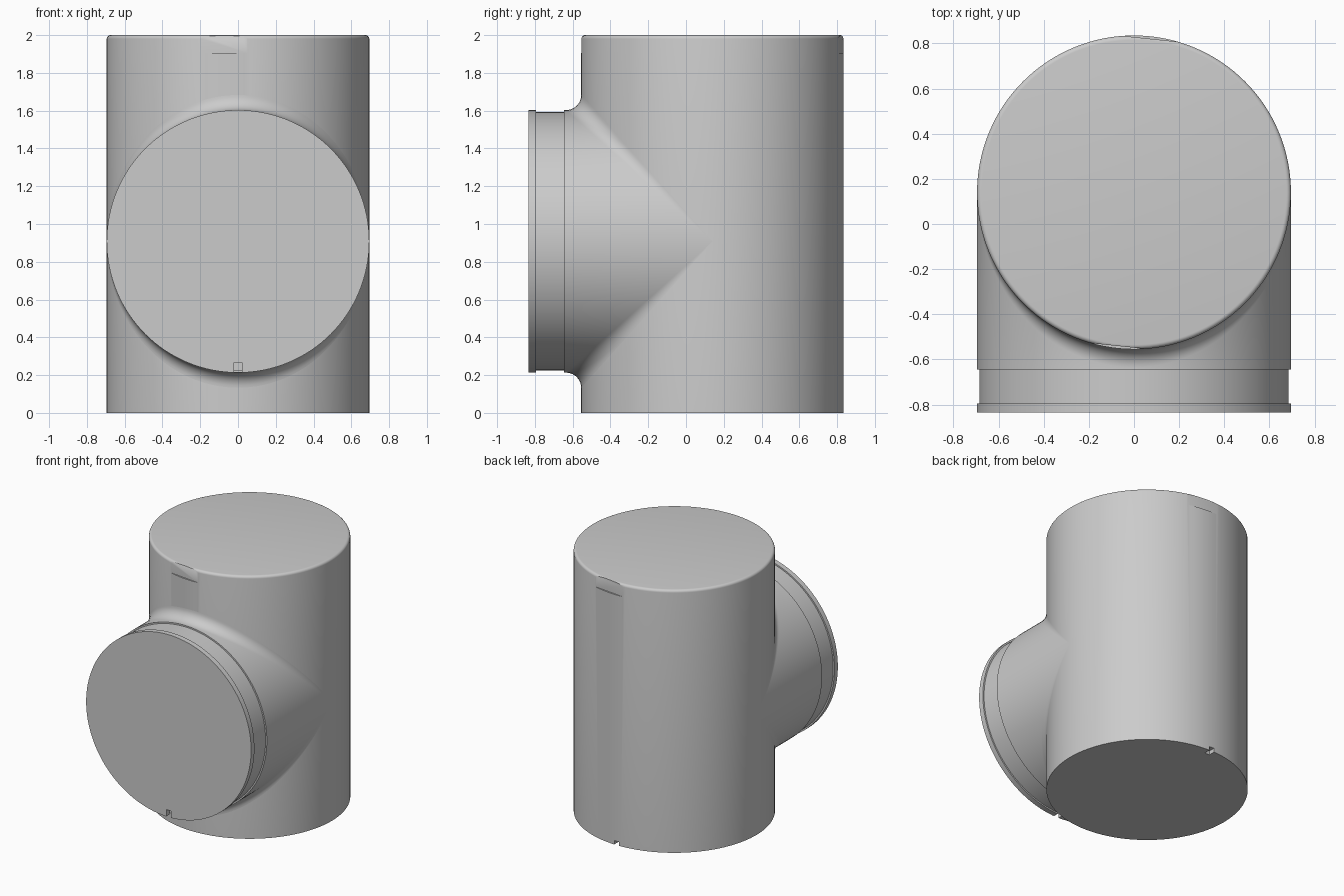
import bpy, bmesh, math
from mathutils import Vector, Matrix

if "Cube" in bpy.data.objects:
    bpy.data.objects.remove(bpy.data.objects["Cube"])

R = 0.695          # pipe radius
FILLET = 0.08      # blend radius between the two pipes
ROUND = 0.02       # rounding of the top rim
HEIGHT = 2.0
SEGMENTS = 128
AXIS = Vector((0, 0.14, 0))          # upright pipe axis
JUNCTION = Vector((0, 0.14, 0.908))  # where the pipe axes cross
ANGLES = [2 * math.pi * i / SEGMENTS for i in range(SEGMENTS)]

grey = bpy.data.materials.new("plain grey")
grey.use_nodes = True
grey.diffuse_color = (0.6, 0.6, 0.6, 1)
grey.node_tree.nodes["Principled BSDF"].inputs["Base Color"].default_value = (0.6, 0.6, 0.6, 1)


def loft(name, rings, cap_end):
    """Skin closed rings of points, with a flat cap on the first and maybe the last."""
    bm = bmesh.new()
    loops = [[bm.verts.new(p) for p in ring] for ring in rings]
    for a, b in zip(loops, loops[1:]):
        for i in range(SEGMENTS):
            j = (i + 1) % SEGMENTS
            bm.faces.new((a[i], a[j], b[j], b[i]))
    bm.faces.new(loops[0])
    if cap_end:
        bm.faces.new(loops[-1])
    bmesh.ops.remove_doubles(bm, verts=bm.verts, dist=0.00001)
    bmesh.ops.recalc_face_normals(bm, faces=bm.faces)
    mesh = bpy.data.meshes.new(name)
    bm.to_mesh(mesh)
    bm.free()
    ob = bpy.data.objects.new(name, mesh)
    mesh.materials.append(grey)
    bpy.context.collection.objects.link(ob)
    return ob


def cut_box(ob, centre, size, turn=0):
    """Cut a box out of an object and discard the cutter."""
    bm = bmesh.new()
    bmesh.ops.create_cube(bm, size=1, matrix=Matrix.LocRotScale(
        Vector(centre), Matrix.Rotation(turn, 3, "Z"), Vector(size)))
    mesh = bpy.data.meshes.new("cutter")
    bm.to_mesh(mesh)
    bm.free()
    mesh.materials.append(grey)
    cutter = bpy.data.objects.new("cutter", mesh)
    cutter.hide_render = True
    bpy.context.collection.objects.link(cutter)
    mod = ob.modifiers.new("cut", "BOOLEAN")
    mod.operation = "DIFFERENCE"
    mod.solver = "EXACT"
    mod.object = cutter
    bpy.context.view_layer.objects.active = ob
    bpy.ops.object.modifier_apply(modifier=mod.name)
    bpy.data.objects.remove(cutter)


# Upright pipe with a rounded top rim
profile = [(R, 0)]
for k in range(6):
    t = math.pi / 2 * k / 5
    profile.append((R - ROUND + ROUND * math.cos(t), HEIGHT - ROUND + ROUND * math.sin(t)))
main_pipe = loft("main_pipe", [
    [AXIS + Vector((r * math.sin(a), -r * math.cos(a), z)) for a in ANGLES]
    for r, z in profile], True)

# Side branch: flange, groove, collar, then a rolling-ball blend into the upright pipe
GROOVE = R - 0.011
rings = [[JUNCTION + Vector((r * math.sin(a), y - AXIS.y, r * math.cos(a))) for a in ANGLES]
         for y, r in ((-0.835, R), (-0.795, R), (-0.795, GROOVE), (-0.645, GROOVE), (-0.645, R))]
STEPS = 10
for k in range(STEPS + 1):
    ring = []
    for a in ANGLES:
        s, c = math.sin(a), math.cos(a)
        ball = Vector((s, -abs(c), c)) * (R + FILLET)
        to_branch, to_main = Vector((-s, 0, -c)), Vector((-s, abs(c), 0))
        ring.append(JUNCTION + ball + FILLET * to_branch.slerp(to_main, k / STEPS))
    rings.append(ring)
rings.append([JUNCTION] * SEGMENTS)   # closed inside the upright pipe
branch_pipe = loft("branch_pipe", rings, False)

# Two shallow flats near the top rim, on opposite sides
turn = math.radians(-6)
for side in (-1, 1):
    out = Vector((-math.sin(turn), math.cos(turn), 0)) * side
    centre = AXIS + out * (R - 0.011 + 0.1) + Vector((0, 0, 2.005))
    cut_box(main_pipe, centre, (0.6, 0.2, 0.2), turn)

# Alignment notches at the open ends
cut_box(main_pipe, (0, AXIS.y + R, 0), (0.04, 0.1, 0.06))
cut_box(branch_pipe, (0, -0.835, JUNCTION.z - R), (0.04, 0.08, 0.106))

# Smooth walls with crisp rims
bpy.ops.object.select_all(action="DESELECT")
for ob in (main_pipe, branch_pipe):
    ob.select_set(True)
bpy.context.view_layer.objects.active = main_pipe
bpy.ops.object.shade_smooth_by_angle(angle=math.radians(30))
